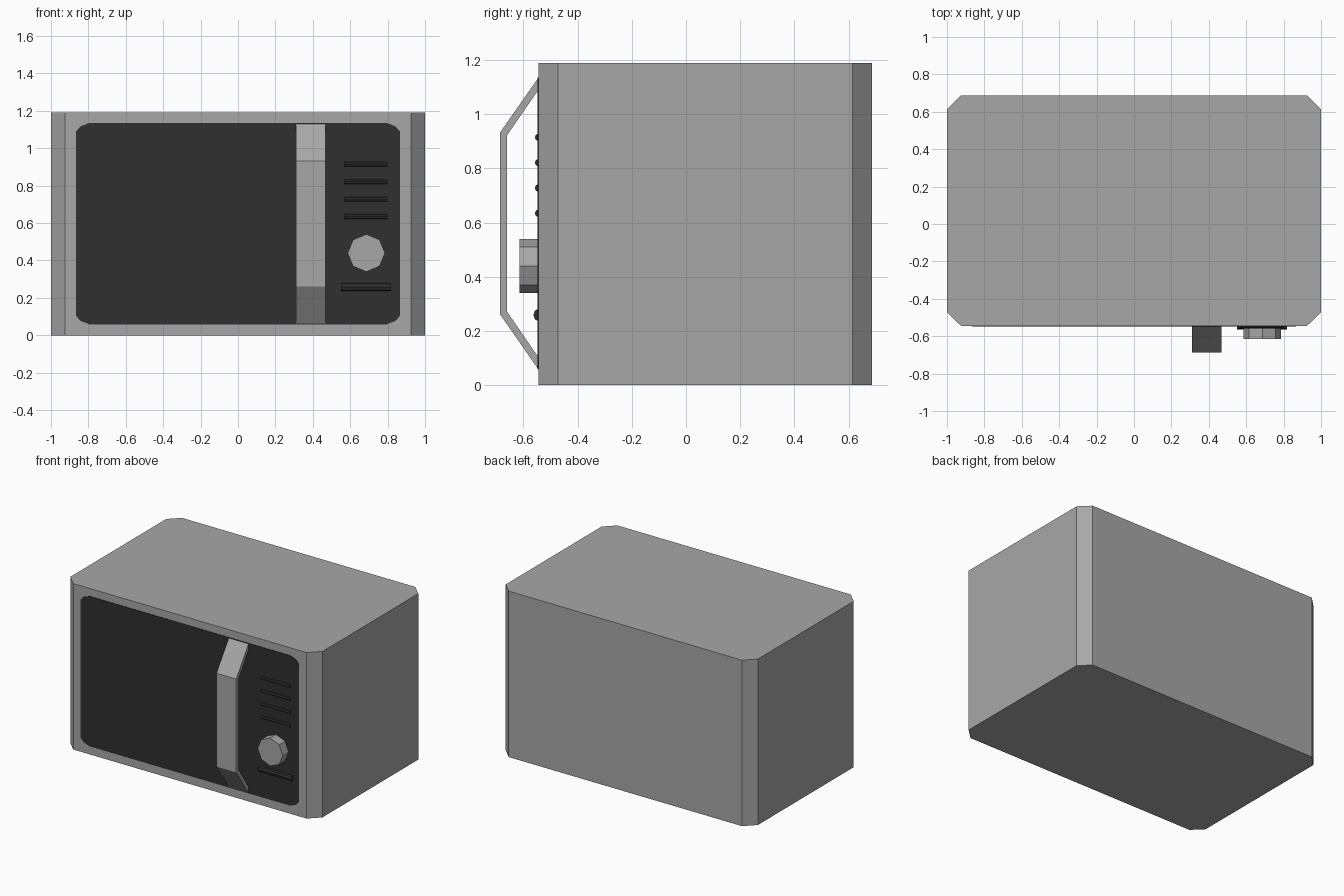
import bpy, bmesh, math
from mathutils import Vector

if "Cube" in bpy.data.objects:
    bpy.data.objects.remove(bpy.data.objects["Cube"])

FRONT, BACK, TOP = -0.545, 0.687, 1.19


def material(name, rgb):
    m = bpy.data.materials.new(name)
    m.diffuse_color = (*rgb, 1.0)
    m.use_nodes = True
    m.node_tree.nodes["Principled BSDF"].inputs["Base Color"].default_value = m.diffuse_color
    return m


grey = material("grey metal", (0.39, 0.39, 0.39))
dark = material("dark glass", (0.029, 0.029, 0.029))


def prism(name, points, sweep, mat):
    """Closed 3D outline extruded along the sweep vector."""
    bm = bmesh.new()
    face = bm.faces.new([bm.verts.new(p) for p in points])
    ext = bmesh.ops.extrude_face_region(bm, geom=[face], use_keep_orig=True)
    moved = [g for g in ext["geom"] if isinstance(g, bmesh.types.BMVert)]
    bmesh.ops.translate(bm, verts=moved, vec=Vector(sweep))
    bmesh.ops.recalc_face_normals(bm, faces=bm.faces)
    mesh = bpy.data.meshes.new(name)
    bm.to_mesh(mesh)
    bm.free()
    mesh.materials.append(mat)
    obj = bpy.data.objects.new(name, mesh)
    bpy.context.collection.objects.link(obj)
    return obj


def cut_rect(cx, cy, hx, hy, corner):
    """Rectangle outline whose corners follow the given inset points."""
    pts = []
    for sx, sy, step in ((1, 1, 1), (-1, 1, -1), (-1, -1, 1), (1, -1, -1)):
        pts += [(cx + sx * (hx - a), cy + sy * (hy - b)) for a, b in corner[::step]]
    return pts


def ring(cx, cy, rx, ry, n=8):
    return [(cx + rx * math.cos(i * math.tau / n), cy + ry * math.sin(i * math.tau / n))
            for i in range(n)]


# Body with chamfered upright edges
outline = cut_rect(0, (FRONT + BACK) / 2, 1.0, (BACK - FRONT) / 2, [(0, 0.073), (0.075, 0)])
prism("body", [(x, y, 0) for x, y in outline], (0, 0, TOP), grey)

# Dark front panel, a thin plate with rounded corners
outline = cut_rect(0, 0.597, 0.866, 0.538, [(0, 0.045), (0.024, 0.018), (0.07, 0)])
prism("front_panel", [(x, FRONT, z) for x, z in outline], (0, -0.003, 0), dark)

# Bent strap handle
strap = [(FRONT, 1.135), (-0.687, 0.932), (-0.687, 0.262), (FRONT, 0.058),
         (FRONT, 0.103), (-0.661, 0.272), (-0.661, 0.922), (FRONT, 1.09)]
prism("door_handle", [(0.31, y, z) for y, z in strap], (0.157, 0, 0), grey)

# Octagonal knob
prism("knob", [(x, FRONT, z) for x, z in ring(0.686, 0.44, 0.1, 0.1)], (0, -0.07, 0), grey)

# Rounded bar buttons
for i in range(4):
    z = 0.915 - i * 0.0935
    prism(f"button_bar_{i + 1}", [(0.567, y, h) for y, h in ring(FRONT, z, 0.013, 0.014)],
          (0.233, 0, 0), dark)
prism("open_button", [(0.55, y, h) for y, h in ring(FRONT, 0.259, 0.018, 0.023)],
      (0.268, 0, 0), dark)
